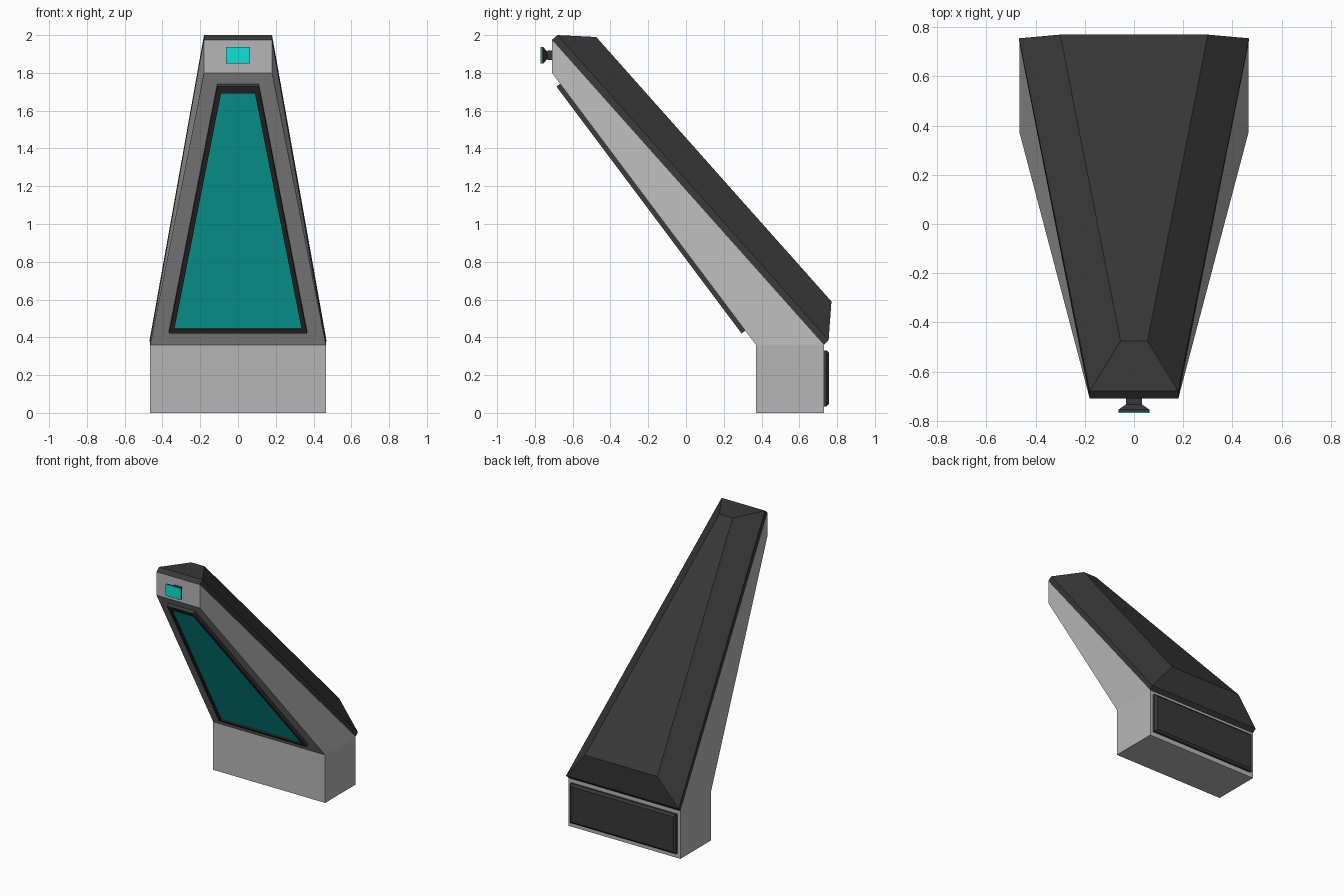
import bpy, bmesh
from mathutils import Vector

cube = bpy.data.objects.get("Cube")
if cube:
    bpy.data.objects.remove(cube, do_unlink=True)


def material(name, colour):
    mat = bpy.data.materials.new(name)
    mat.use_nodes = True
    mat.diffuse_color = (*colour, 1)
    bsdf = mat.node_tree.nodes["Principled BSDF"]
    bsdf.inputs["Base Color"].default_value = (*colour, 1)
    bsdf.inputs["Roughness"].default_value = 0.6
    return mat


GREY = material("light grey", (0.47, 0.47, 0.47))
DARK = material("charcoal", (0.04, 0.04, 0.04))
TEAL = material("teal", (0.006, 0.74, 0.68))


def loft(name, rings, mat, closed=False):
    """Skin four-point rings; cap the ends, or join last ring to first."""
    bm = bmesh.new()
    loops = [[bm.verts.new(p) for p in ring] for ring in rings]
    pairs = list(zip(loops, loops[1:]))
    if closed:
        pairs.append((loops[-1], loops[0]))
    else:
        bm.faces.new(loops[0])
        bm.faces.new(loops[-1])
    for a, b in pairs:
        for i in range(4):
            j = (i + 1) % 4
            bm.faces.new((a[i], a[j], b[j], b[i]))
    bmesh.ops.recalc_face_normals(bm, faces=bm.faces)
    mesh = bpy.data.meshes.new(name)
    bm.to_mesh(mesh)
    bm.free()
    mesh.materials.append(mat)
    obj = bpy.data.objects.new(name, mesh)
    bpy.context.collection.objects.link(obj)
    return obj


def trapezoid(low, high):
    """Mirrored ring from a low and a high (half width, y, z) corner."""
    (w0, y0, z0), (w1, y1, z1) = low, high
    return [(-w0, y0, z0), (w0, y0, z0), (w1, y1, z1), (-w1, y1, z1)]


# Body: upright foot with a neck leaning forward
W, TOP_W = 0.465, 0.18
FRONT, BACK, NOSE = 0.37, 0.73, -0.71
WAIST, CHIN, CROWN = 0.36, 1.80, 1.975
loft("body", [
    trapezoid((W, FRONT, 0), (W, BACK, 0)),
    trapezoid((W, FRONT, WAIST), (W, BACK, WAIST)),
    trapezoid((TOP_W, NOSE, CHIN), (TOP_W, NOSE, CROWN)),
], GREY)

# Back cover: thin rim rising to a narrower raised panel
loft("back_cover", [
    trapezoid((W, BACK, WAIST), (TOP_W, NOSE, CROWN)),
    trapezoid((W + 0.003, 0.755, 0.385), (TOP_W, -0.68, 2.0)),
    trapezoid((0.30, 0.77, 0.59), (0.055, -0.475, 1.99)),
], DARK)

# Screen and frame, laid on the sloping front
slope = Vector((0, NOSE - FRONT, CHIN - WAIST))
normal = Vector((0, -slope.z, slope.y)).normalized()


def on_slope(bottom, top, lift):
    def corner(half, z):
        p = Vector((0, FRONT, WAIST)) + slope * ((z - WAIST) / slope.z)
        p += normal * lift
        return half, p.y, p.z
    return trapezoid(corner(*bottom), corner(*top))


outer = ((0.365, 0.435), (0.11, 1.742))
inner = ((0.337, 0.457), (0.09, 1.705))
loft("screen_frame", [
    on_slope(*outer, 0), on_slope(*outer, 0.024),
    on_slope(*inner, 0.024), on_slope(*inner, 0),
], DARK, closed=True)
loft("screen", [on_slope(*inner, 0.008), on_slope(*inner, 0.016)], TEAL)


# Parts facing along y, stacked from (y, half width, half height) steps
def stack(name, height, steps, mat):
    rings = [trapezoid((w, y, height - h), (w, y, height + h))
             for y, w, h in steps]
    return loft(name, rings, mat)


# Sensor: short stem, flared head, teal face
stack("sensor_stem", 1.893, [(NOSE, 0.032, 0.025), (-0.733, 0.032, 0.025)], DARK)
stack("sensor_head", 1.893, [(-0.728, 0.025, 0.012), (-0.755, 0.063, 0.043),
                             (-0.764, 0.063, 0.043)], DARK)
stack("sensor_face", 1.893, [(-0.764, 0.063, 0.043), (-0.769, 0.063, 0.043)], TEAL)

# Rear panel with chamfered edge
stack("rear_panel", 0.183, [(BACK, 0.44, 0.148), (0.745, 0.44, 0.148),
                            (0.758, 0.425, 0.133)], DARK)
